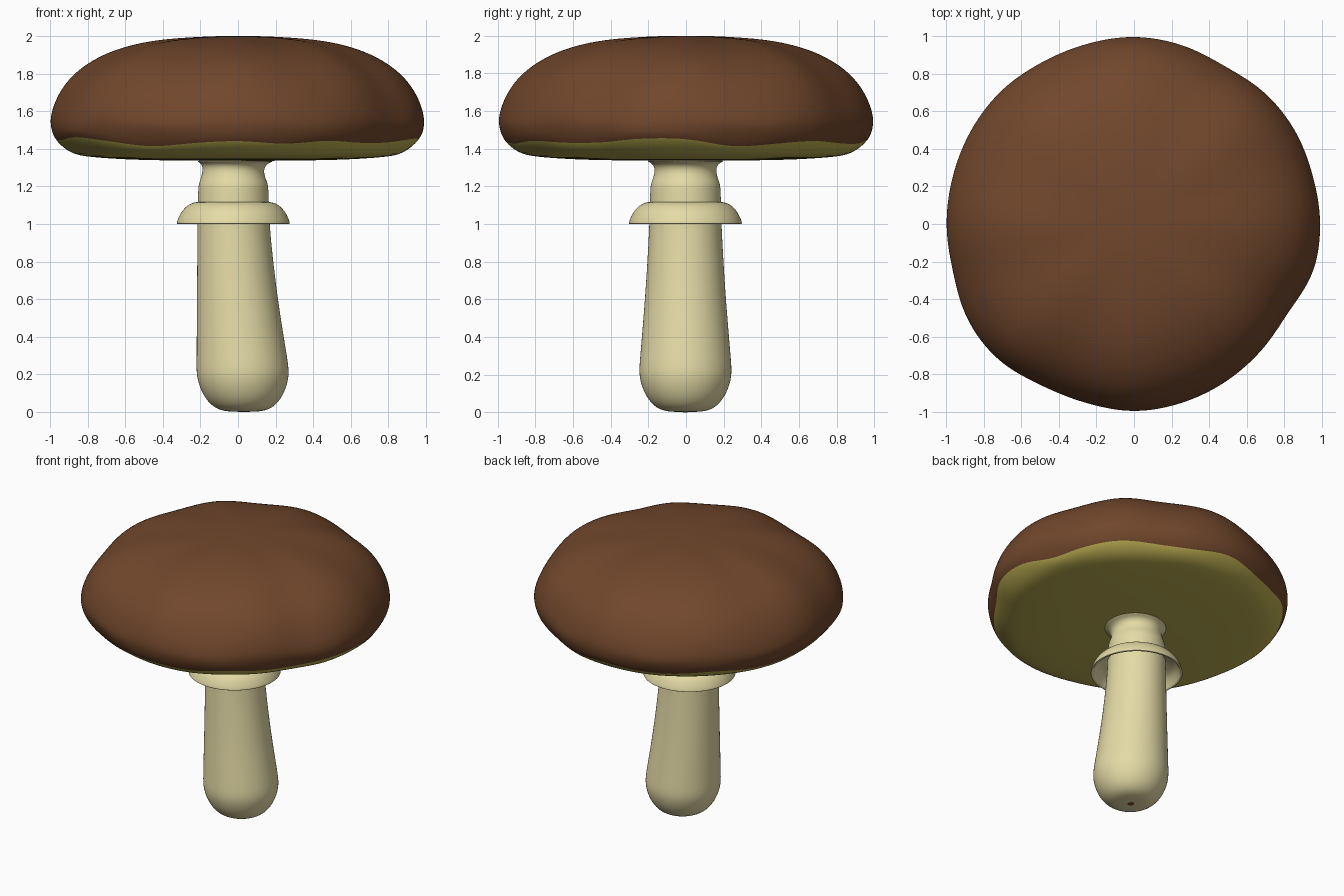
import bpy, bmesh, math

if "Cube" in bpy.data.objects:
    bpy.data.objects.remove(bpy.data.objects["Cube"])


def material(name, rgb):
    m = bpy.data.materials.new(name)
    m.diffuse_color = (*rgb, 1)
    m.use_nodes = True
    m.node_tree.nodes["Principled BSDF"].inputs["Base Color"].default_value = m.diffuse_color
    return m


BROWN = material("cap_brown", (0.165, 0.063, 0.025))
OLIVE = material("gill_olive", (0.51, 0.425, 0.085))
CREAM = material("stem_cream", (0.785, 0.71, 0.385))


def periodic(table, a):
    """Smooth periodic lookup of evenly spaced values around the circle."""
    n = len(table)
    u = (a / math.tau * n) % n
    i, f = int(u), u - int(u)
    p0, p1, p2, p3 = (table[(i + k) % n] for k in (-1, 0, 1, 2))
    return p1 + 0.5 * f * (p2 - p0 + f * (2 * p0 - 5 * p1 + 4 * p2 - p3
                                          + f * (3 * (p1 - p2) + p3 - p0)))


def loft(name, rings, mats, olive_from=None, start=None, end=None, closed=False):
    """Skin rings of points; optional tip points close the two ends."""
    bm = bmesh.new()
    vs = [[bm.verts.new(p) for p in ring] for ring in rings]
    n = len(vs[0])
    pairs = list(zip(vs, vs[1:]))
    if closed:
        pairs.append((vs[-1], vs[0]))
    for k, (a, b) in enumerate(pairs):
        for i in range(n):
            j = (i + 1) % n
            f = bm.faces.new((a[i], a[j], b[j], b[i]))
            f.material_index = int(olive_from is not None and k >= olive_from)
    for tip, ring, idx in ((start, vs[0], 0), (end, vs[-1], len(mats) - 1)):
        if tip:
            t = bm.verts.new(tip)
            for i in range(n):
                f = bm.faces.new((t, ring[i], ring[(i + 1) % n]))
                f.material_index = idx
    bmesh.ops.recalc_face_normals(bm, faces=bm.faces)
    for f in bm.faces:
        f.smooth = True
    me = bpy.data.meshes.new(name)
    bm.to_mesh(me)
    bm.free()
    ob = bpy.data.objects.new(name, me)
    bpy.context.collection.objects.link(ob)
    for m in mats:
        me.materials.append(m)
    s = ob.modifiers.new("smooth", 'SUBSURF')
    s.levels = s.render_levels = 2
    return ob


def angles(n):
    return [math.tau * i / n for i in range(n)]


# Cap: lobed outline and wavy gill edge, sampled every 15 degrees from +x
OUTLINE = [.99, .985, .99, .985, .968, .985, .995, .99, .99, 1.0, 1.0, .997,
           .997, .995, 1.02, 1.02, .99, .985, .995, .985, .97, .955, .945, .985]
EDGE = [1.455, 1.40, 1.42, 1.44, 1.425, 1.42, 1.45, 1.42, 1.42, 1.45, 1.42, 1.41,
        1.445, 1.45, 1.475, 1.44, 1.40, 1.425, 1.44, 1.42, 1.445, 1.425, 1.43, 1.46]
TOP = [(.12, 1.999), (.25, 1.993), (.4, 1.98), (.54, 1.956), (.67, 1.916), (.78, 1.862),
       (.87, 1.795), (.935, 1.72), (.98, 1.635), (1.002, 1.56), (1.001, 1.51)]
UNDER = [(.89, 1.372), (.8, 1.357), (.65, 1.346), (.5, 1.340), (.35, 1.338), (.2, 1.336)]


def cap_point(a, r, z):
    k = 1 + (periodic(OUTLINE, a) - 1) * min(1, r * 1.3)
    if r > 0.3 and z > 1.4:
        z += 0.014 * math.cos(8 * a) * r ** 2 * min(1, (z - 1.4) / 0.2)
    return (r * k * math.cos(a), r * k * math.sin(a), z)


def edge_point(a):
    z = periodic(EDGE, a)
    r = 0.996 - 0.05 * (max(0, 1.48 - z) / 0.08) ** 1.4
    r *= periodic(OUTLINE, a)
    return (r * math.cos(a), r * math.sin(a), z)


A = angles(72)
rings = [[cap_point(a, r, z) for a in A] for r, z in TOP]
rings.append([edge_point(a) for a in A])
rings += [[cap_point(a, r, z) for a in A] for r, z in UNDER]
loft("cap", rings, [BROWN, OLIVE], olive_from=len(TOP), start=(0, 0, 2.0), end=(0, 0, 1.336))


def tube(pts, n=32):
    """Circular rings from (radius, z, centre x)."""
    return [[(cx + r * math.cos(a), -.003 + r * math.sin(a), z) for a in angles(n)]
            for r, z, cx in pts]


# Stem: bulbous foot, slight lean, flared top under the cap
STEM = [(.05, .002, .03), (.11, .005, .03), (.165, .028, .029), (.212, .085, .028),
        (.241, .16, .026), (.248, .22, .025), (.241, .3, .02), (.231, .42, .01),
        (.216, .6, -.003), (.203, .8, -.015), (.192, 1.0, -.024), (.19, 1.12, -.025),
        (.187, 1.19, -.025), (.184, 1.215, -.025), (.172, 1.245, -.026), (.163, 1.28, -.026),
        (.168, 1.31, -.022), (.188, 1.328, -.018), (.22, 1.339, -.012)]
loft("stem", tube(STEM), [CREAM], start=(.03, -.003, .001), end=(0, 0, 1.345))

# Small brown scar under the foot
loft("foot_scar", tube([(.024, 0, .025), (.024, .004, .025)], 12), [BROWN],
     start=(.025, -.003, 0), end=(.025, -.003, .004))

# Skirt ring: hollow dome around the stem
SKIRT = [(.18, 1.118), (.21, 1.116), (.245, 1.1), (.278, 1.065), (.298, 1.02), (.302, 1.003),
         (.300, 1.0), (.288, 1.0), (.284, 1.006), (.262, 1.045), (.235, 1.07), (.18, 1.082)]
loft("skirt_ring", tube([(r, z, -.025) for r, z in SKIRT], 40), [CREAM], closed=True)
